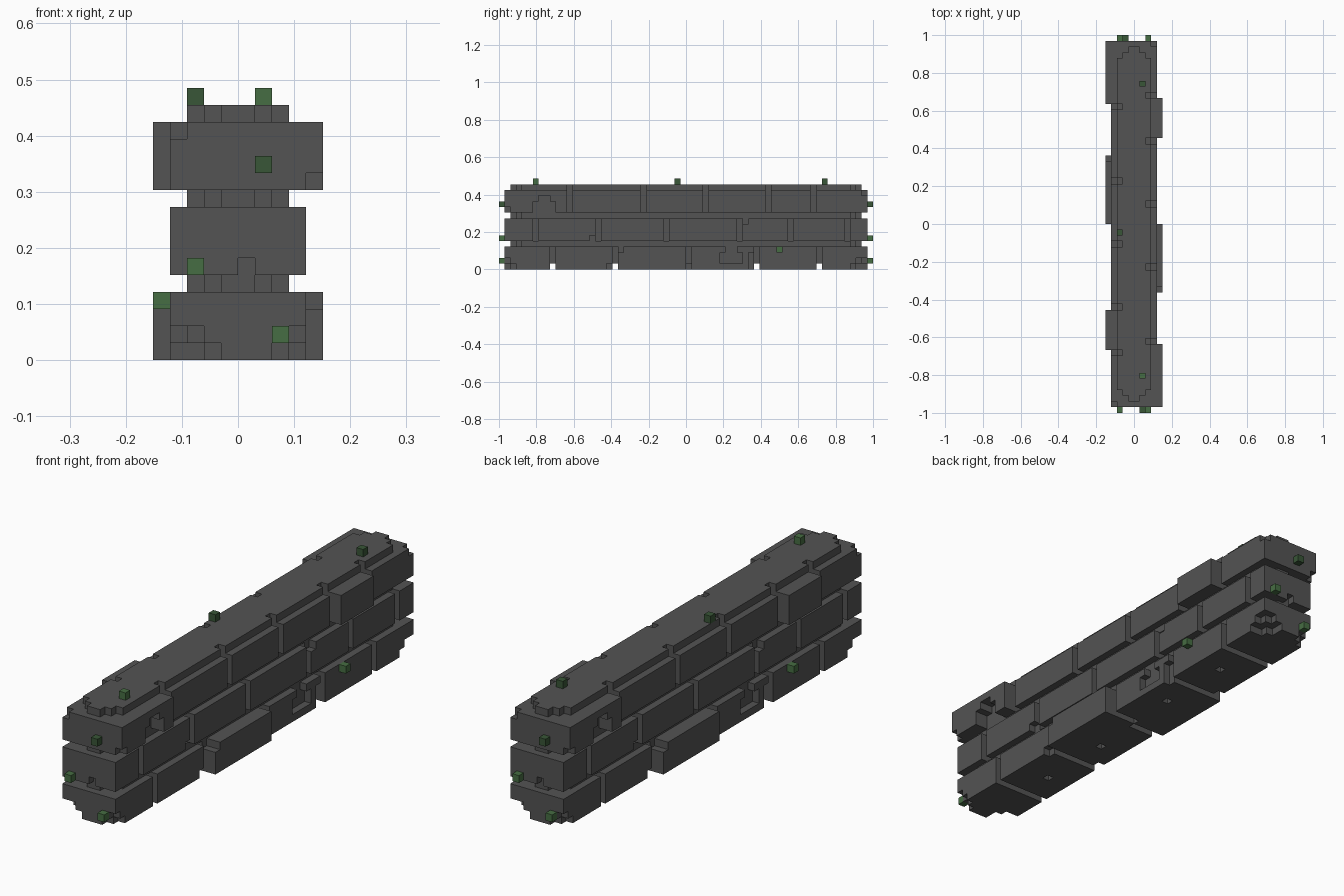
import bpy, bmesh, math

if "Cube" in bpy.data.objects:
    bpy.data.objects.remove(bpy.data.objects["Cube"], do_unlink=True)

U = 2 / 66  # size of one block unit


def material(name, rgb):
    m = bpy.data.materials.new(name)
    m.use_nodes = True
    m.diffuse_color = (*rgb, 1)
    bsdf = next(n for n in m.node_tree.nodes if n.type == 'BSDF_PRINCIPLED')
    bsdf.inputs["Base Color"].default_value = (*rgb, 1)
    bsdf.inputs["Roughness"].default_value = 0.9
    return m


STONE = material("dark grey stone", (0.087, 0.087, 0.087))
MOSS = material("moss green", (0.062, 0.155, 0.056))
DARK_MOSS = material("dark moss green", (0.040, 0.092, 0.038))


def cells(x0, x1, y0, y1, z0, z1):
    """Unit cells filling a box."""
    return {(x, y, z) for x in range(x0, x1) for y in range(y0, y1)
            for z in range(z0, z1)}


# The six sides of a unit cell: direction and corner loop
SIDES = []
for axis in range(3):
    a, b = (axis + 1) % 3, (axis + 2) % 3
    for s in (0, 1):
        d = [0, 0, 0]
        d[axis] = 2 * s - 1
        loop = []
        for i, j in ((0, 0), (1, 0), (1, 1), (0, 1)):
            c = [0, 0, 0]
            c[axis], c[a], c[b] = s, i, j
            loop.append(tuple(c))
        SIDES.append((tuple(d), loop if s else loop[::-1]))


def block(name, solid, mat):
    """Skin a set of unit cells and merge the flat faces."""
    bm = bmesh.new()
    verts = {}
    for c in solid:
        for d, loop in SIDES:
            if tuple(c[i] + d[i] for i in range(3)) in solid:
                continue
            quad = []
            for o in loop:
                p = tuple(c[i] + o[i] for i in range(3))
                if p not in verts:
                    verts[p] = bm.verts.new([k * U for k in p])
                quad.append(verts[p])
            bm.faces.new(quad)
    bmesh.ops.dissolve_limit(bm, angle_limit=0.01, verts=bm.verts[:], edges=bm.edges[:])
    me = bpy.data.meshes.new(name)
    bm.to_mesh(me)
    bm.free()
    me.materials.append(mat)
    ob = bpy.data.objects.new(name, me)
    bpy.context.collection.objects.link(ob)
    return ob


def turned_pair(name, solid, mat):
    """A part and its copy half a turn round the wall's centre."""
    ob = block(name + "_left", solid, mat)
    twin = ob.copy()
    twin.name = name + "_right"
    twin.rotation_euler.z = math.pi
    bpy.context.collection.objects.link(twin)


# Brick rows on one side: (bottom height, [(start, end, depth), ...])
ROWS = {
    "lower": (0, [(-32, -24, 4), (-23, -13, 4), (-12, 0, 5), (1, 12, 4),
                  (13, 23, 4), (24, 32, 4)]),
    "middle": (5, [(-32, -27, 4), (-26, -16, 4), (-15, -4, 4), (-3, 9, 4),
                   (10, 18, 4), (19, 28, 4), (29, 32, 4)]),
    "upper": (10, [(-32, -21, 5), (-20, -8, 4), (-7, 3, 4), (4, 14, 4),
                   (15, 22, 5), (23, 32, 4)]),
}

# Chipped away pieces, as boxes
CHIPS = {
    "lower": [
        (3, 4, -32, -30, 0, 1), (3, 4, -32, -31, 1, 2), (2, 3, -32, -31, 0, 1),
        (3, 4, -14, -13, 0, 1), (3, 5, -12, -11, 3, 4),
        (3, 4, 7, 9, 1, 4), (3, 4, 6, 7, 1, 3), (3, 4, 9, 10, 1, 3),
        (3, 4, 11, 12, 0, 3),
        (1, 4, 30, 32, 0, 1), (2, 4, 29, 30, 0, 1), (2, 4, 31, 32, 1, 2),
        (3, 4, 30, 31, 1, 2),
        (0, 1, 7, 8, 0, 1), (0, 1, 18, 19, 0, 1)],
    "middle": [
        (0, 1, -32, -31, 5, 6), (3, 4, -17, -16, 5, 6), (3, 4, 10, 11, 8, 9)],
    "upper": [
        (4, 5, -32, -31, 10, 11), (3, 5, -27, -23, 10, 12),
        (3, 5, -26, -24, 12, 13), (3, 4, 31, 32, 13, 14)],
}

for row, (z, bricks) in ROWS.items():
    gone = set().union(*(cells(*c) for c in CHIPS[row]))
    for n, (y0, y1, depth) in enumerate(bricks, 1):
        turned_pair(f"{row}_brick_{n}", cells(0, depth, y0, y1, z, z + 4) - gone, STONE)

# Mortar core: narrow behind bricks, wide between rows, stepped at both ends
core = set()
for z in range(1, 15):
    wide = 3 if z in (4, 9, 14) else 2
    for k in range(1, wide + 1):
        core |= cells(-k, k, k - 32, 32 - k, z, z + 1)
# Notches in the cap where the upper joints run through
upper = ROWS["upper"][1]
for (_, y, _), _ in zip(upper, upper[1:]):
    core -= cells(2, 3, y, y + 1, 14, 15)
    core -= cells(-3, -2, -y - 1, -y, 14, 15)
block("mortar_core", core, STONE)

# Moss tufts on the ends and sides
for name, (x, y, z), mat in (("low_end_moss", (2, -33, 1), MOSS),
                             ("mid_end_moss", (-3, -33, 5), MOSS),
                             ("high_end_moss", (1, -33, 11), DARK_MOSS),
                             ("side_moss", (4, 16, 3), MOSS)):
    turned_pair(name, {(x, y, z)}, mat)

# Moss tufts on top
for name, cell, mat in (("front_top_moss", (1, -27, 15), MOSS),
                        ("middle_top_moss", (-3, -2, 15), DARK_MOSS),
                        ("back_top_moss", (1, 24, 15), DARK_MOSS)):
    block(name, {cell}, mat)
